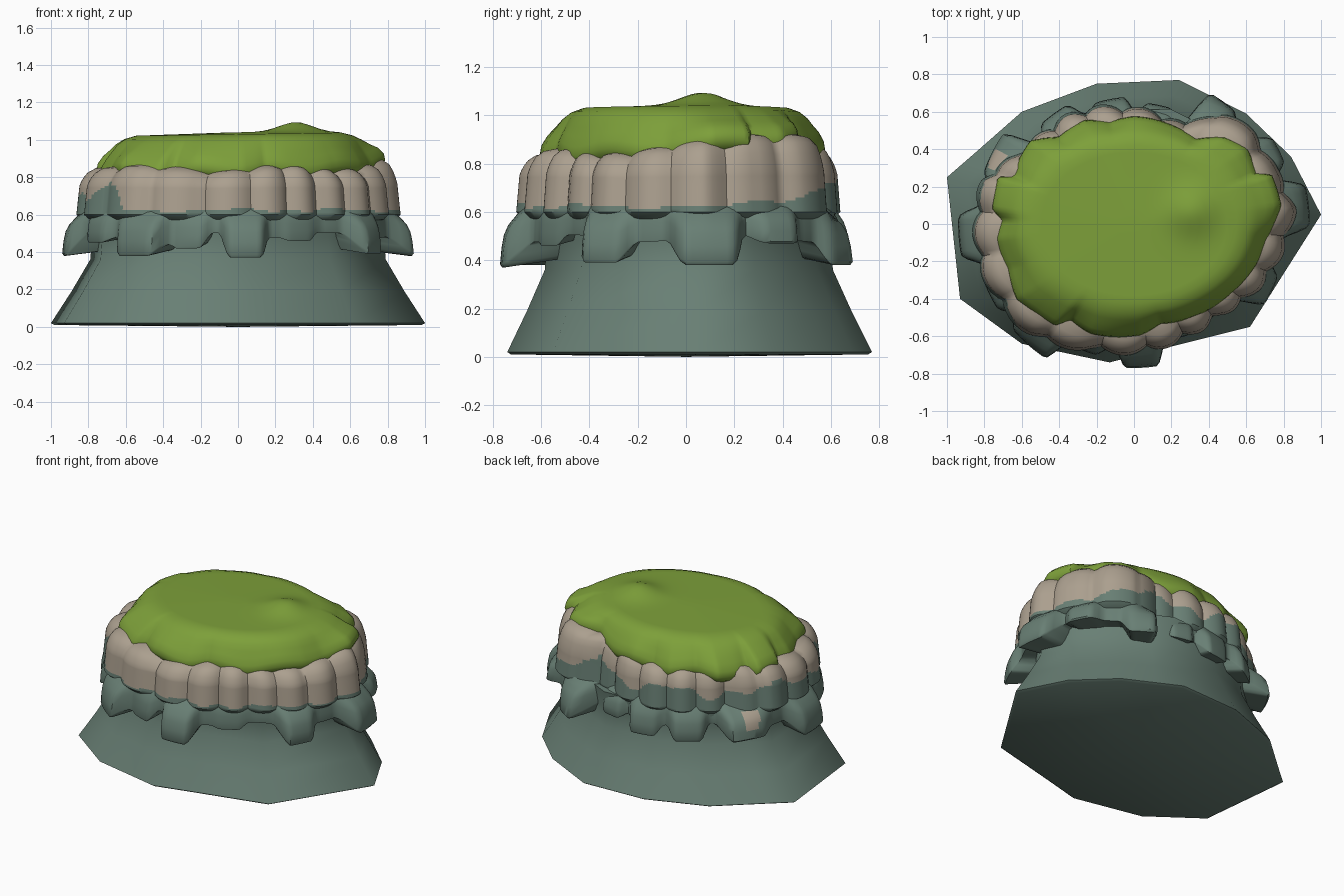
import bpy, bmesh
from math import sin, cos, pi, radians, degrees, atan2, hypot, exp, tau

if "Cube" in bpy.data.objects:
    bpy.data.objects.remove(bpy.data.objects["Cube"], do_unlink=True)


def material(name, rgb):
    mat = bpy.data.materials.new(name)
    mat.use_nodes = True
    mat.diffuse_color = (*rgb, 1)
    bsdf = mat.node_tree.nodes["Principled BSDF"]
    bsdf.inputs["Base Color"].default_value = (*rgb, 1)
    bsdf.inputs["Roughness"].default_value = 0.9
    return mat


SLATE = material("slate green rock", (0.14, 0.213, 0.176))
SAND = material("sandy rock", (0.41, 0.35, 0.275))
GRASS = material("grass green", (0.205, 0.35, 0.042))
SEGMENTS = 240


def outline(points):
    """Return a function giving the radius of a closed outline at an angle."""
    polar = sorted((atan2(y, x) % tau, hypot(x, y)) for x, y in points)
    polar = [(polar[-1][0] - tau, polar[-1][1])] + polar + [(polar[0][0] + tau, polar[0][1])]

    def radius(angle):
        angle %= tau
        for (a, r), (b, s) in zip(polar, polar[1:]):
            if a <= angle <= b:
                return r + (s - r) * (angle - a) / max(b - a, 1e-6)
    return radius


def loft(name, rings, mats, rule=None, cap_low=None, cap_high=None, sharp=45):
    """Bridge rings of equal vertex count, with optional fan caps."""
    bm = bmesh.new()
    loops = [[bm.verts.new(p) for p in ring] for ring in rings]
    count = len(loops[0])
    for low, high in zip(loops, loops[1:]):
        for i in range(count):
            j = (i + 1) % count
            bm.faces.new((low[i], low[j], high[j], high[i]))
    for loop, tip in ((loops[0], cap_low), (loops[-1], cap_high)):
        if tip:
            centre = bm.verts.new(tip)
            for i in range(count):
                bm.faces.new((loop[i], loop[(i + 1) % count], centre))
    bmesh.ops.recalc_face_normals(bm, faces=bm.faces)
    if rule:
        for face in bm.faces:
            face.material_index = rule(face.calc_center_median())
    mesh = bpy.data.meshes.new(name)
    bm.to_mesh(mesh)
    bm.free()
    for mat in mats:
        mesh.materials.append(mat)
    obj = bpy.data.objects.new(name, mesh)
    bpy.context.collection.objects.link(obj)
    bpy.ops.object.select_all(action="DESELECT")
    obj.select_set(True)
    bpy.context.view_layer.objects.active = obj
    bpy.ops.object.shade_smooth_by_angle(angle=radians(sharp))


def polar_ring(radius, height):
    ring = []
    for i in range(SEGMENTS):
        a = tau * i / SEGMENTS
        r = radius(a)
        ring.append((r * cos(a), r * sin(a), height(a)))
    return ring


def smooth(t):
    t = min(max(t, 0), 1)
    return t * t * (3 - 2 * t)


# Flared foot with a faceted outline
foot = [(1, .05), (.84, .36), (.6, .59), (.4, .69), (.24, .77), (-.2, .75), (-.6, .6),
        (-.85, .38), (-1, .25), (-.93, -.4), (-.6, -.64), (-.13, -.74), (.1, -.68), (.62, -.55)]
foot_profile = [(.98, .01), (1, .02), (.89, .19), (.79, .36), (.78, .48), (.8, .6)]
loft("rock_foot", [[(x * s, y * s, z) for x, y in foot] for s, z in foot_profile],
     [SLATE], cap_low=(0, 0, 0), cap_high=(0, 0, .6), sharp=60)

# Uneven columns of the upper cliff
cliff_radius = outline([
    (.86, .08), (.76, .29), (.65, .48), (.49, .6), (.27, .53), (0, .62), (-.34, .59),
    (-.5, .48), (-.62, .37), (-.81, .24), (-.85, .05), (-.83, -.21), (-.72, -.43),
    (-.56, -.59), (-.23, -.67), (-.1, -.69), (.27, -.61), (.46, -.49), (.67, -.34), (.83, -.05)])


def columns(a):
    return abs(sin(10 * a + 1.1 * sin(2 * a + 1))) ** .8 - .8


def cliff_ring(scale, z):
    lift = smooth((z - .72) / .14)

    def height(a):
        corner = .07 * max(0, cos(a - .65)) ** 6
        front_dip = .015 * max(0, -sin(a))
        return z + lift * (corner - front_dip + .012 * sin(5 * a + 1) + .015 * columns(a))
    return polar_ring(lambda a: scale * (cliff_radius(a) + .04 * columns(a)), height)


def cliff_colour(c):
    a = atan2(c.y, c.x) % tau
    d = degrees(a)
    rise = smooth((d - 12) / 45) * smooth((223 - d) / 6)
    wave = sin(7 * a) + .6 * sin(17 * a + 2)
    return int(c.z > .624 + .1 * rise + (.008 + .028 * rise) * wave)


cliff_profile = [(.85, .54), (.97, .575)]
cliff_profile += [(1.005 - .0015 * k, .6 + .012 * k) for k in range(14)]
cliff_profile += [(.975, .78), (.96, .805), (.935, .833), (.89, .855), (.78, .87)]
loft("cliff_band", [cliff_ring(s, z) for s, z in cliff_profile],
     [SLATE, SAND], rule=cliff_colour, cap_high=(0, 0, .88))

# Overhanging ledge with hanging blocks: angle, half width, reach, bottom
blocks = [(6, 9, .94, .38), (27, 7, .87, .47), (54, 8, .81, .38), (78, 8, .65, .46),
          (101, 9, .68, .41), (126, 9, .73, .41), (153, 10, .85, .43), (184, 9, .94, .38),
          (206, 8, .86, .45), (229, 10, .86, .38), (248, 8, .73, .42), (273, 9, .77, .37),
          (300, 8, .66, .46), (334, 8, .82, .39)]


def ledge_shape(a):
    reach, bottom = cliff_radius(a) * .97, .49 + .015 * sin(6 * a)
    for angle, half, out, low in blocks:
        gap = abs((a - radians(angle) + pi) % tau - pi)
        w = smooth((radians(half + 3) - gap) / radians(6))
        reach += (out - reach) * w
        bottom += (low - bottom) * w
    return reach, bottom


def ledge_ring(blend, level):
    """blend: 0 at the cliff wall, 1 at full reach; level: 0 bottom, 1 top."""
    def radius(a):
        wall = cliff_radius(a) * .94
        return wall + (ledge_shape(a)[0] - wall) * blend

    def height(a):
        low = ledge_shape(a)[1]
        return low + (.64 - low) * level
    return polar_ring(radius, height)


def ledge_colour(c):
    # a pale patch on the upper back left slope
    return int(c.z > .5 and hypot(c.x + .74, c.y - .34) < .05)


under = polar_ring(lambda a: cliff_radius(a) * .72, lambda a: ledge_shape(a)[1] + .04)
ledge_profile = [(.93, 0), (1, .05), (.95, .3), (.87, .5), (.72, .65), (.45, .8), (0, 1)]
loft("rock_ledge", [under] + [ledge_ring(b, t) for b, t in ledge_profile],
     [SLATE, SAND], rule=ledge_colour)

# Draped grass cap with a small mound
grass_radius = outline([
    (.78, .1), (.73, .26), (.65, .27), (.6, .4), (.48, .46), (.33, .45), (.21, .52), (0, .57),
    (-.13, .54), (-.26, .55), (-.4, .46), (-.55, .44), (-.62, .32), (-.64, .25), (-.72, .25),
    (-.75, .08), (-.7, .02), (-.73, -.08), (-.67, -.24), (-.62, -.4), (-.53, -.47),
    (-.42, -.54), (-.34, -.51), (-.23, -.58), (.03, -.59), (.14, -.53), (.29, -.5),
    (.51, -.37), (.65, -.21), (.7, -.08)])


def soft_radius(a, blend):
    even = 1 / hypot(cos(a) / .7, sin(a) / .54)
    return even + (grass_radius(a) - even) * blend


def grass_ring(scale, z, blend):
    def radius(a):
        return scale * soft_radius(a, blend)

    def height(a):
        r = radius(a)
        x, y = r * cos(a), r * sin(a)
        mound = .055 * exp(-((x - .31) ** 2 + (y - .07) ** 2) / .016)
        drape = .012 * sin(9 * a) + .05 * max(0, cos(a - .65)) ** 4
        return z + .015 * x + mound + drape * blend ** 2
    return polar_ring(radius, height)


grass_profile = [(.93, .78, 1), (.99, .81, 1), (1.01, .84, 1), (1, .875, 1), (.97, .915, .9),
                 (.94, .95, .65), (.91, .985, .4), (.86, 1.012, .25), (.78, 1.03, .1)]
grass_profile += [(.78 - .07 * k, 1.03 + .001 * k, 0) for k in range(1, 11)]
loft("grass_cap", [grass_ring(*p) for p in grass_profile], [GRASS], cap_high=(0, 0, 1.04), sharp=50)
